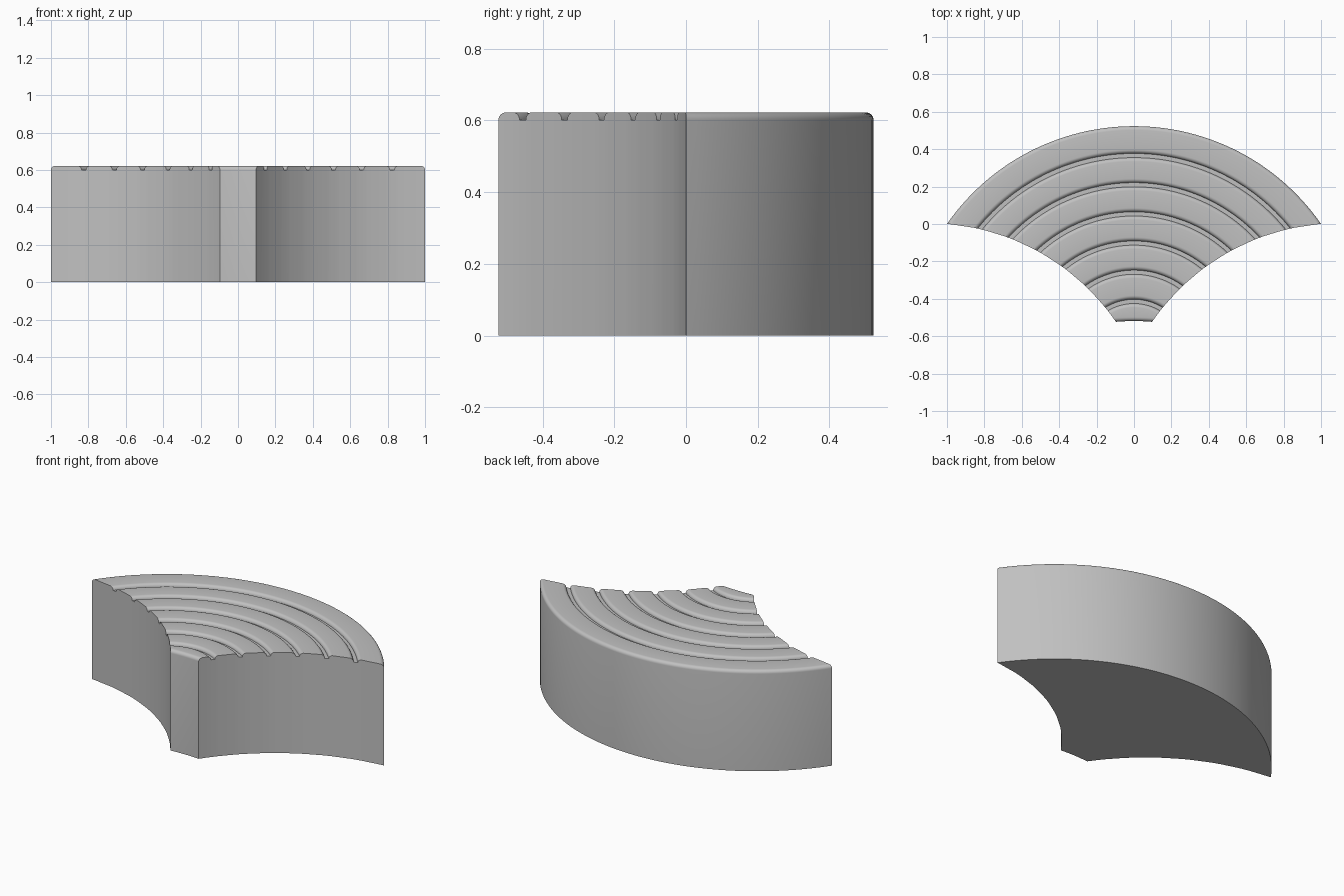
import bpy, bmesh, math

cube = bpy.data.objects.get("Cube")
if cube:
    bpy.data.objects.remove(cube, do_unlink=True)

R = 1.2175            # outer arc and both hollow sides share this radius
HALF = 0.523          # half depth
CY = HALF - R         # centre of the outer arc and of the grooves
SX, SY = 1.10, -1.213 # centre of the right hollow side
TOP, ROUND = 0.622, 0.021
PITCH, FLOOR = 0.156, 0.011
COLS, STEPS = 64, 6


def arc_row(r, z):
    """Row of points on a ring, trimmed by the two hollow sides."""
    dx, dy = SX, SY - CY
    d = math.hypot(dx, dy)
    a = math.atan2(dx, dy) - math.acos((r * r + d * d - R * R) / (2 * r * d))
    angles = [a * (2 * i / COLS - 1) for i in range(COLS + 1)]
    return [(r * math.sin(t), CY + r * math.cos(t), z) for t in angles]


def front_row(offset, z):
    """Row of points parallel to the short front edge."""
    y = -HALF + offset
    half = SX - math.sqrt(R * R - (y - SY) ** 2)
    ts = [2 * i / COLS - 1 for i in range(COLS + 1)]
    return [(half * t, y + 0.004 * (1 - t * t), z) for t in ts]


# Quarter round: distance in from the edge, and height
quarter = []
for k in range(STEPS + 1):
    t = math.pi / 2 * k / STEPS
    quarter.append((ROUND * (1 - math.sin(t)), TOP - ROUND * (1 - math.cos(t))))

# Rows from the rounded outer rim, over the grooves, to the rounded front edge
rows = [arc_row(R - d, z) for d, z in reversed(quarter)]
for n in range(1, 7):
    mid = R - 0.001 - n * PITCH
    rows += [arc_row(mid + FLOOR + d, z) for d, z in quarter]
    rows += [arc_row(mid - FLOOR - d, z) for d, z in reversed(quarter)]
rows += [front_row(d, z) for d, z in quarter]

# Grooved top surface
bm = bmesh.new()
grid = [[bm.verts.new(p) for p in row] for row in rows]
for a, b in zip(grid, grid[1:]):
    for i in range(COLS):
        bm.faces.new((a[i], a[i + 1], b[i + 1], b[i]))

# Walls dropped to the ground, and the flat underside
rim = [e for e in bm.edges if e.is_boundary]
new = bmesh.ops.extrude_edge_only(bm, edges=rim)["geom"]
for v in new:
    if isinstance(v, bmesh.types.BMVert):
        v.co.z = 0
base = [e for e in bm.edges if e.is_boundary]
bmesh.ops.holes_fill(bm, edges=base, sides=0)
bmesh.ops.recalc_face_normals(bm, faces=bm.faces)

mesh = bpy.data.meshes.new("fan_paver")
bm.to_mesh(mesh)
bm.free()
paver = bpy.data.objects.new("fan_paver", mesh)
bpy.context.collection.objects.link(paver)

# Plain grey stone
stone = bpy.data.materials.new("stone_grey")
stone.use_nodes = True
grey = (0.53, 0.53, 0.53, 1)
stone.diffuse_color = grey
stone.node_tree.nodes["Principled BSDF"].inputs["Base Color"].default_value = grey
mesh.materials.append(stone)

bpy.ops.object.select_all(action="DESELECT")
paver.select_set(True)
bpy.context.view_layer.objects.active = paver
bpy.ops.object.shade_smooth_by_angle(angle=math.radians(30))
